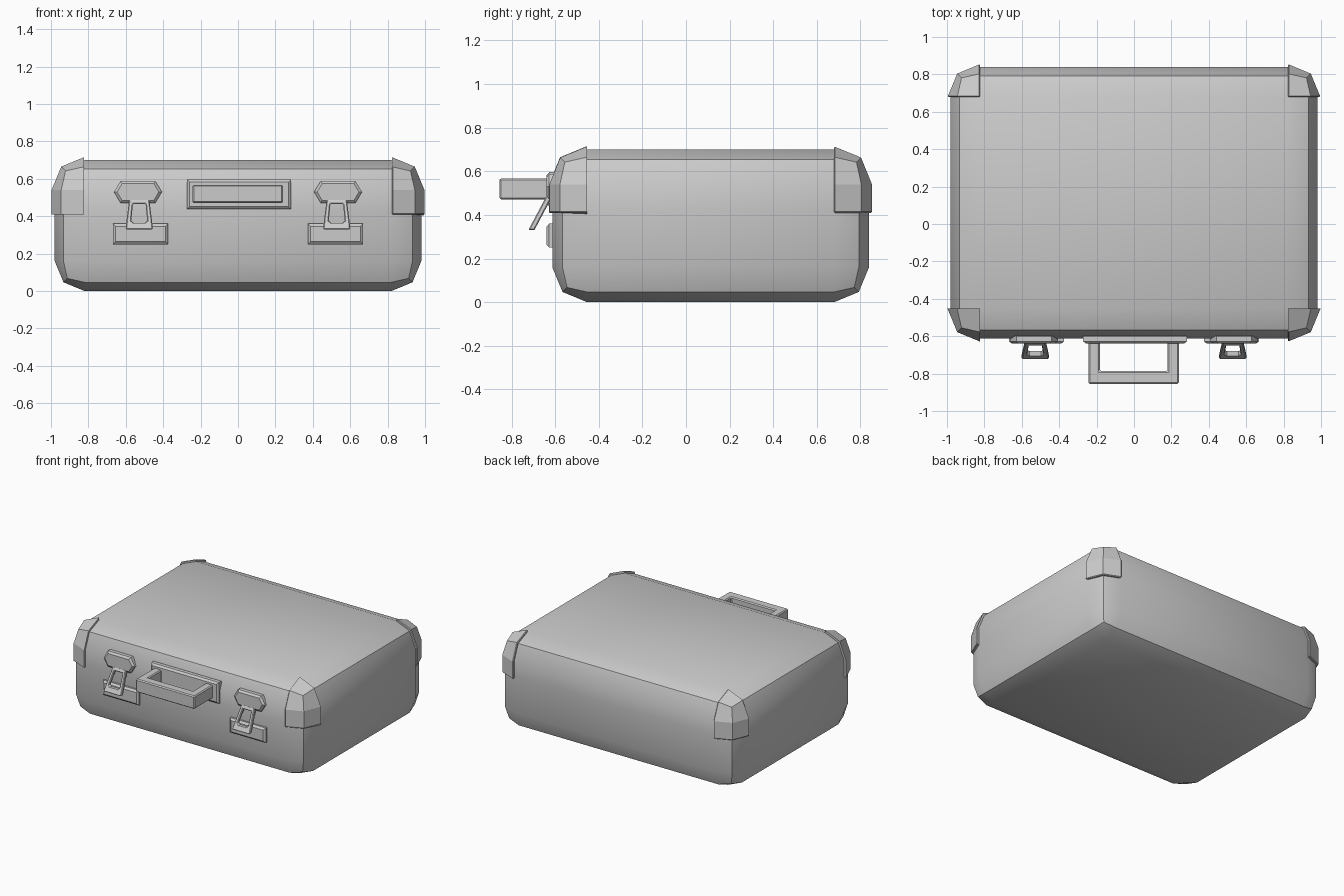
import bpy, bmesh
from mathutils import Vector, Matrix

if "Cube" in bpy.data.objects:
    bpy.data.objects.remove(bpy.data.objects["Cube"])

CY = 0.113          # case centre in y
SEAM = 0.43


def finish(name, bm, bevel=0.0, smooth=False):
    bmesh.ops.recalc_face_normals(bm, faces=bm.faces[:])
    me = bpy.data.meshes.new(name)
    bm.to_mesh(me)
    bm.free()
    ob = bpy.data.objects.new(name, me)
    bpy.context.collection.objects.link(ob)
    if bevel:
        m = ob.modifiers.new("edge_bevel", 'BEVEL')
        m.width, m.segments, m.limit_method, m.angle_limit = bevel, 1, 'ANGLE', 1.1
    if smooth:
        bpy.ops.object.select_all(action='DESELECT')
        ob.select_set(True)
        bpy.context.view_layer.objects.active = ob
        bpy.ops.object.shade_smooth_by_angle(angle=0.6)
    return ob


def rounded_box(grow=0.0):
    """Case volume with two-segment rounded edges, optionally grown outward."""
    bm = bmesh.new()
    size = (1.96 + 2 * grow, 1.452 + 2 * grow, 0.70 + 2 * grow, 1)
    bmesh.ops.create_cube(bm, size=1, matrix=Matrix.Translation((0, CY, 0.35)) @ Matrix.Diagonal(size))
    bmesh.ops.bevel(bm, geom=bm.edges[:], offset=0.16 + grow, offset_type='OFFSET',
                    segments=2, profile=0.5, affect='EDGES')
    return bm


def cut(bm, co, no):
    """Remove everything on the normal side of the plane and cap the hole."""
    bmesh.ops.bisect_plane(bm, geom=bm.verts[:] + bm.edges[:] + bm.faces[:],
                           plane_co=co, plane_no=no, clear_outer=True)
    bmesh.ops.holes_fill(bm, edges=[e for e in bm.edges if e.is_boundary], sides=0)


def plate(name, pts, y_back=-0.60, y_front=-0.627):
    """Flat xz polygon standing off the front wall, with a chamfered face."""
    bm = bmesh.new()
    back = [bm.verts.new((x, y_back, z)) for x, z in pts]
    front = [bm.verts.new((x, y_front, z)) for x, z in pts]
    n = len(pts)
    bm.faces.new(back)
    face = bm.faces.new(front)
    for i in range(n):
        j = (i + 1) % n
        bm.faces.new((back[i], back[j], front[j], front[i]))
    bmesh.ops.recalc_face_normals(bm, faces=bm.faces[:])
    bmesh.ops.inset_region(bm, faces=[face], thickness=0.014, depth=0.012, use_even_offset=True)
    return finish(name, bm)


def ring(name, outer, inner, thick, bevel):
    """Closed frame between two loops, extruded along a vector."""
    bm = bmesh.new()
    t = Vector(thick)
    loops = [[bm.verts.new(Vector(p) + o) for p in lp]
             for lp, o in ((outer, t * 0), (outer, t), (inner, t), (inner, t * 0))]
    n = len(outer)
    for k in range(4):
        a, b = loops[k], loops[(k + 1) % 4]
        for i in range(n):
            j = (i + 1) % n
            bm.faces.new((a[i], a[j], b[j], b[i]))
    return finish(name, bm, bevel)


def rect(x0, x1, z0, z1):
    return [(x0, z0), (x1, z0), (x1, z1), (x0, z1)]


# Case base and lid
for name, d in (("case_base", 1), ("case_lid", -1)):
    bm = rounded_box()
    cut(bm, (0, 0, SEAM), (0, 0, d))
    finish(name, bm, smooth=True)

# Protective corners on the lid
for sx, side in ((-1, "left"), (1, "right")):
    for sy, end in ((-1, "front"), (1, "back")):
        bm = rounded_box(0.017)
        cut(bm, (sx * 0.823, 0, 0), (-sx, 0, 0))
        cut(bm, (0, CY + sy * 0.566, 0), (0, -sy, 0))
        cut(bm, (0, 0, 0.41), (0, 0, -1))
        finish(f"corner_{end}_{side}", bm, bevel=0.005)

# Handle and its mounting plate
plate("handle_plate", rect(-0.272, 0.283, 0.438, 0.596))
ring("handle",
     [(x, y, 0.471) for x, y in rect(-0.243, 0.24, -0.855, -0.61)],
     [(x, y, 0.471) for x, y in rect(-0.183, 0.18, -0.785, -0.634)],
     (0, 0, 0.097), 0.007)


# Latches: hexagonal top plate, tilted lever, lower catch plate
def on_lever(x, z):
    return (x, -0.64 - (0.487 - z) * 0.53, z)


for s, side in ((-1, "left"), (1, "right")):
    c = s * 0.535
    plate(f"latch_plate_{side}",
          [(c - 0.128, 0.53), (c - 0.093, 0.471), (c + 0.093, 0.471),
           (c + 0.128, 0.53), (c + 0.093, 0.588), (c - 0.093, 0.588)])
    plate(f"latch_catch_{side}", rect(s * 0.521 - 0.147, s * 0.521 + 0.147, 0.25, 0.36))
    c = s * 0.528
    ring(f"latch_lever_{side}",
         [on_lever(c + x, z) for x, z in ((-0.073, 0.33), (0.073, 0.33), (0.068, 0.375), (0.054, 0.487),
                                          (-0.054, 0.487), (-0.068, 0.375))],
         [on_lever(c + x, z) for x, z in ((-0.030, 0.364), (0.030, 0.364), (0.043, 0.376), (0.034, 0.465),
                                          (-0.034, 0.465), (-0.043, 0.376))],
         (0, 0.028, 0), 0.005)
